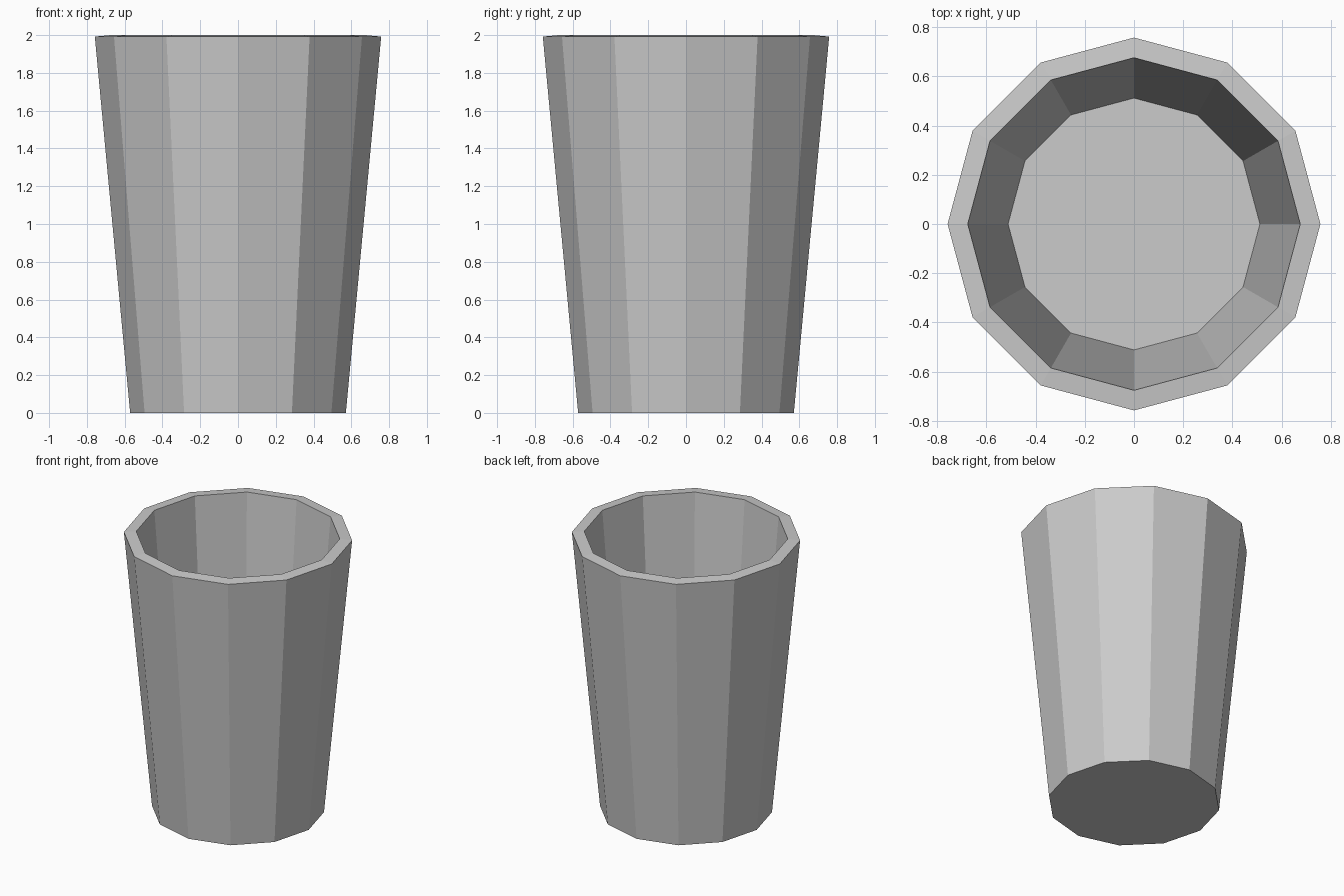
import bpy, bmesh, math

if "Cube" in bpy.data.objects:
    bpy.data.objects.remove(bpy.data.objects["Cube"])

SIDES = 12
# Wall profile (radius, height): outer foot, outer lip, inner lip, inner floor
PROFILE = [(0.571, 0.0), (0.758, 1.992), (0.676, 2.0), (0.512, 0.058)]

bm = bmesh.new()


def ring(radius, z):
    return [bm.verts.new((radius * math.cos(2 * math.pi * i / SIDES),
                          radius * math.sin(2 * math.pi * i / SIDES), z))
            for i in range(SIDES)]


# Tapered walls and rim
rings = [ring(r, z) for r, z in PROFILE]
for a, b in zip(rings, rings[1:]):
    for i in range(SIDES):
        j = (i + 1) % SIDES
        bm.faces.new((a[i], a[j], b[j], b[i]))

# Underside and inner floor
bm.faces.new(list(reversed(rings[0])))
bm.faces.new(rings[-1])
bmesh.ops.recalc_face_normals(bm, faces=bm.faces)

mesh = bpy.data.meshes.new("cup")
bm.to_mesh(mesh)
bm.free()
bpy.context.collection.objects.link(bpy.data.objects.new("cup", mesh))
